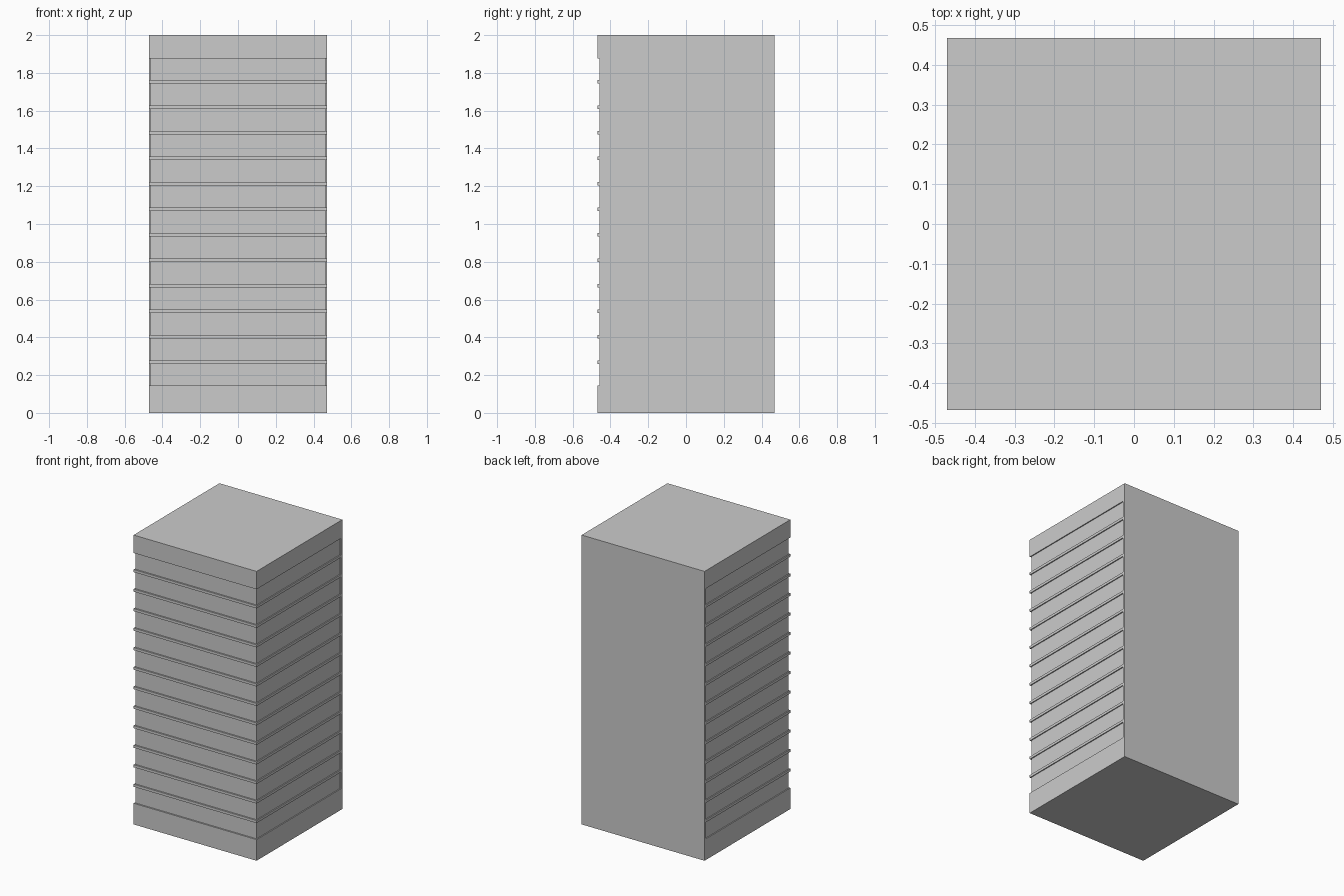
import bpy
import bmesh

if "Cube" in bpy.data.objects:
    bpy.data.objects.remove(bpy.data.objects["Cube"])

HALF_X, HALF_Y, HEIGHT = 0.47, 0.4685, 2.0
SIDE_RECESS, FRONT_RECESS = 0.007, 0.01
PLATE_Y = HALF_Y - 0.017            # front of the flush back plate
RIB_COUNT, RIB_START, RIB_PITCH, RIB_THICK = 12, 0.269, 0.1349, 0.018


def footprint(bm, z, recessed):
    """Cross-section of the tower: flush back plate, optional recess on three sides."""
    w = HALF_X - (SIDE_RECESS if recessed else 0)
    f = -HALF_Y + (FRONT_RECESS if recessed else 0)
    left = [(-HALF_X, HALF_Y), (-HALF_X, PLATE_Y), (-w, PLATE_Y), (-w, f)]
    pts = left + [(-x, y) for x, y in reversed(left)]
    return [bm.verts.new((x, y, z)) for x, y in pts]


# Height profile: solid base, ribs between recessed panels, solid crown
bands = [(0.0, 0.146)]
for i in range(RIB_COUNT):
    z = RIB_START + i * RIB_PITCH
    bands.append((z - RIB_THICK / 2, z + RIB_THICK / 2))
bands.append((1.876, HEIGHT))

levels = []
for i, (low, high) in enumerate(bands):
    if i > 0:
        levels += [(low, True)]
    levels += [(low, False), (high, False)]
    if i < len(bands) - 1:
        levels += [(high, True)]

# Loft the cross-sections into one closed shell
bm = bmesh.new()
rings = [footprint(bm, z, recessed) for z, recessed in levels]
for a, b in zip(rings, rings[1:]):
    for i in range(len(a)):
        j = (i + 1) % len(a)
        bm.faces.new((a[i], a[j], b[j], b[i]))
bm.faces.new(list(reversed(rings[0])))
bm.faces.new(rings[-1])
bmesh.ops.remove_doubles(bm, verts=bm.verts[:], dist=0.0005)
bmesh.ops.dissolve_degenerate(bm, edges=bm.edges[:], dist=0.0005)
bmesh.ops.recalc_face_normals(bm, faces=bm.faces[:])

mesh = bpy.data.meshes.new("ribbed_tower")
bm.to_mesh(mesh)
bm.free()
tower = bpy.data.objects.new("ribbed_tower", mesh)
bpy.context.collection.objects.link(tower)
